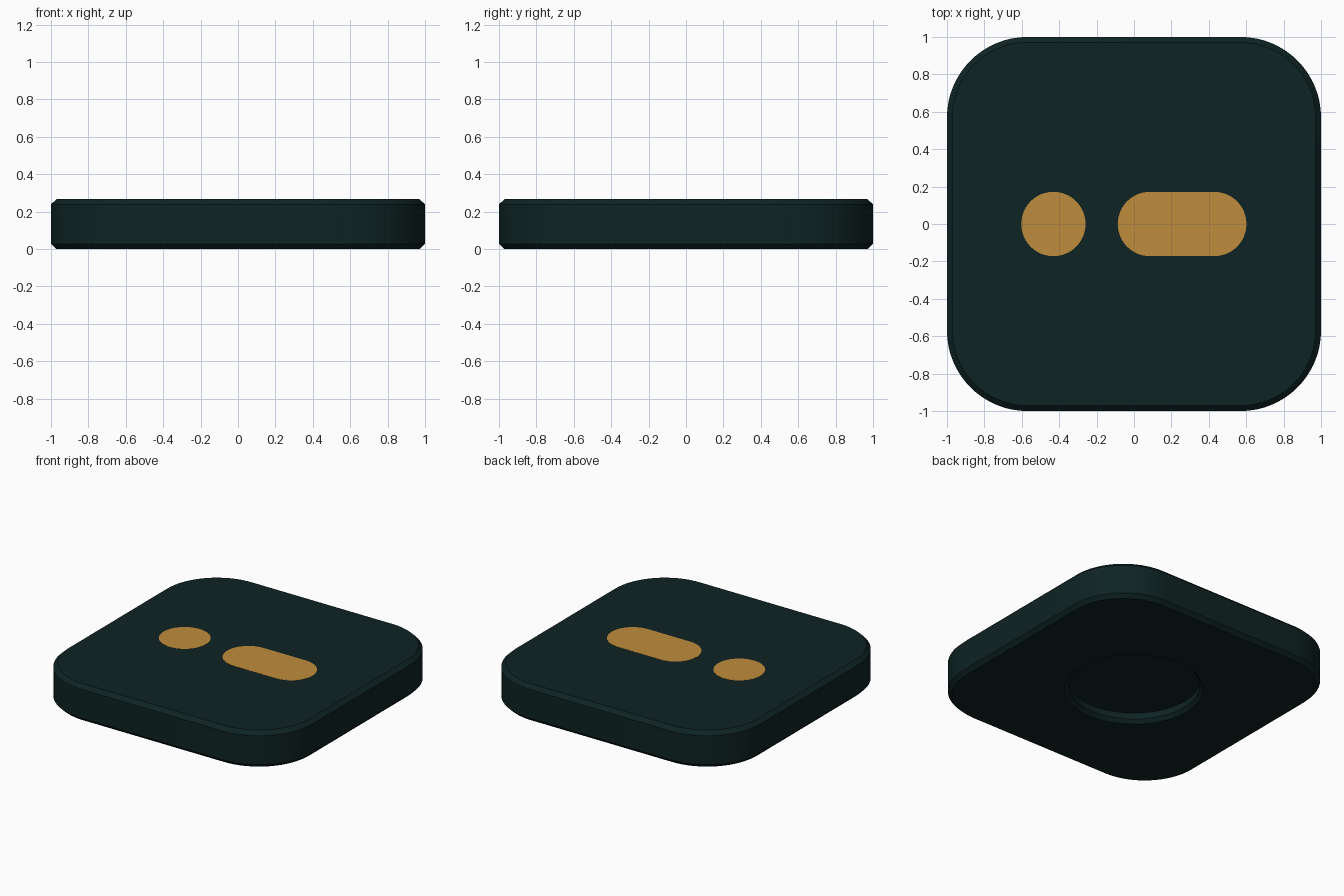
import bpy, bmesh, math

if "Cube" in bpy.data.objects:
    bpy.data.objects.remove(bpy.data.objects["Cube"])

HEIGHT = 0.267


def material(name, rgb):
    m = bpy.data.materials.new(name)
    m.diffuse_color = (*rgb, 1)
    m.use_nodes = True
    m.node_tree.nodes["Principled BSDF"].inputs["Base Color"].default_value = m.diffuse_color
    return m


dark = material("dark teal", (0.0045, 0.0168, 0.0168))
gold = material("warm gold", (0.52, 0.265, 0.045))


def ring(bm, hx, hy, r, z, cx=0.0, steps=16):
    """Rounded rectangle outline; a circle when both half sizes equal r."""
    verts = []
    for q, (sx, sy) in enumerate([(1, 1), (-1, 1), (-1, -1), (1, -1)]):
        for i in range(steps + 1):
            a = math.pi / 2 * (q + i / steps)
            verts.append(bm.verts.new((cx + sx * (hx - r) + r * math.cos(a),
                                       sy * (hy - r) + r * math.sin(a), z)))
    return verts


def loft(name, sections, mat, cx=0.0):
    """Skin a stack of (half x, half y, radius, z) sections and cap both ends."""
    bm = bmesh.new()
    rings = [ring(bm, *s, cx=cx) for s in sections]
    for a, b in zip(rings, rings[1:]):
        for i in range(len(a)):
            j = (i + 1) % len(a)
            bm.faces.new((a[i], a[j], b[j], b[i]))
    bm.faces.new(rings[0][::-1])
    bm.faces.new(rings[-1])
    bmesh.ops.remove_doubles(bm, verts=bm.verts, dist=1e-5)
    bmesh.ops.recalc_face_normals(bm, faces=bm.faces)
    mesh = bpy.data.meshes.new(name)
    bm.to_mesh(mesh)
    bm.free()
    mesh.materials.append(mat)
    ob = bpy.data.objects.new(name, mesh)
    bpy.context.collection.objects.link(ob)
    bpy.ops.object.select_all(action='DESELECT')
    ob.select_set(True)
    bpy.context.view_layer.objects.active = ob
    bpy.ops.object.shade_smooth_by_angle(angle=math.radians(30))
    return ob


# Chamfered body with a round chamfered recess underneath
loft("body", [
    (0.435, 0.435, 0.435, 0.07),            # recess floor
    (0.435, 0.435, 0.435, 0.025),           # recess wall
    (0.46, 0.46, 0.46, 0.0),                # recess rim
    (0.973, 0.973, 0.403, 0.0),             # underside edge
    (1.0, 1.0, 0.43, 0.027),                # lower chamfer
    (1.0, 1.0, 0.43, HEIGHT - 0.029),       # side wall
    (0.971, 0.971, 0.401, HEIGHT - 0.001),  # upper chamfer
], dark)

# Flat inlays on the top face
R = 0.172
for name, cx, hx in [("dot_inlay", -0.431, R), ("pill_inlay", 0.257, 0.344)]:
    loft(name, [(hx, R, R, HEIGHT - 0.004), (hx, R, R, HEIGHT)], gold, cx)
